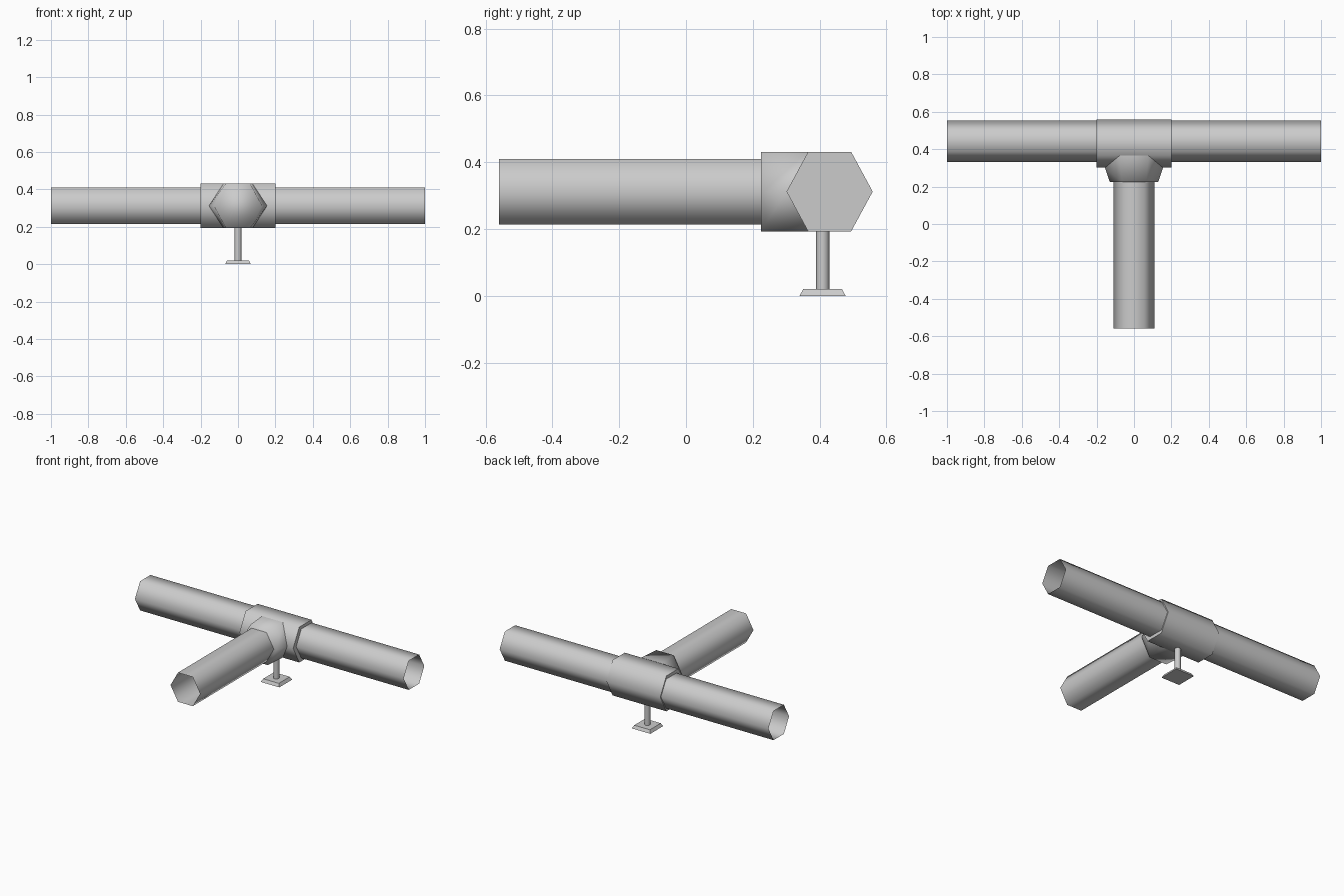
import bpy, bmesh, math
from mathutils import Vector

cube = bpy.data.objects.get("Cube")
if cube:
    bpy.data.objects.remove(cube, do_unlink=True)

grey = bpy.data.materials.new("plain_grey")
grey.use_nodes = True
grey.diffuse_color = (0.6, 0.6, 0.6, 1)
grey.node_tree.nodes["Principled BSDF"].inputs["Base Color"].default_value = (0.6, 0.6, 0.6, 1)

AXIS_Z = 0.312    # height of all pipe centrelines
RUN_Y = 0.4425    # centreline of the through pipe
TEE_Y = 0.43      # centreline of the fitting


def hexagon(half_width, half_height):
    """Hexagon with points left and right and flats at top and bottom."""
    k = half_height / math.sin(math.pi / 3)
    return [(half_width * math.cos(i * math.pi / 3), k * math.sin(i * math.pi / 3))
            for i in range(6)]


def loft(name, rings, caps=(False, False), angle=70):
    """Skin a chain of equal rings, with optional end faces."""
    bm = bmesh.new()
    loops = [[bm.verts.new(p) for p in ring] for ring in rings]
    for a, b in zip(loops, loops[1:]):
        for i in range(len(a)):
            j = (i + 1) % len(a)
            bm.faces.new((a[i], a[j], b[j], b[i]))
    for cap, ring in zip(caps, (loops[0], loops[-1])):
        if cap:
            bm.faces.new(ring)
    bmesh.ops.recalc_face_normals(bm, faces=bm.faces)
    mesh = bpy.data.meshes.new(name)
    bm.to_mesh(mesh)
    bm.free()
    # an open tube can come out inside out: test one side face
    centre = sum((Vector(p) for ring in rings for p in ring), Vector()) / sum(map(len, rings))
    if mesh.polygons[0].normal.dot(mesh.polygons[0].center - centre) < 0:
        mesh.flip_normals()
    mesh.materials.append(grey)
    obj = bpy.data.objects.new(name, mesh)
    bpy.context.collection.objects.link(obj)
    bpy.ops.object.select_all(action='DESELECT')
    obj.select_set(True)
    bpy.context.view_layer.objects.active = obj
    bpy.ops.object.shade_smooth_by_angle(angle=math.radians(angle))
    return obj


def ring_x(x, y, w, h):
    return [(x, y + u, AXIS_Z + v) for u, v in hexagon(w, h)]


def ring_y(y, w, h):
    return [(u, y, AXIS_Z + v) for u, v in hexagon(w, h)]


# Open pipes
for side, name in ((1, "left_pipe"), (-1, "right_pipe")):
    loft(name, [ring_x(side * x, RUN_Y, 0.11, 0.098) for x in (0.195, 1.0)])
loft("front_pipe", [ring_y(y, 0.11, 0.098) for y in (-0.56, 0.23)])

# Fitting: capped sleeve along the through pipe
loft("tee_sleeve", [ring_x(x, TEE_Y, 0.129, 0.119) for x in (-0.2, 0.2)], (True, True))

# Branch socket flaring out to meet the front slopes of the sleeve
socket = ring_y(0.224, 0.129, 0.119)
flare = []
for x, y, z in ring_y(0, 0.155, 0.119):
    slope_y = TEE_Y - 0.129 + 0.0645 * abs(z - AXIS_Z) / 0.119
    flare.append((x, slope_y, z))
loft("branch_socket", [socket, flare], (True, False), 180)

# Support post and square foot
post_ring = [(0.019 * math.cos(i * math.pi / 4), 0.409 + 0.02 * math.sin(i * math.pi / 4))
             for i in range(8)]
loft("support_post", [[(x, y, z) for x, y in post_ring] for z in (0.015, 0.2)])


def square(half, z):
    return [(sx * half, 0.409 + sy * half, z)
            for sx, sy in ((-1, -1), (1, -1), (1, 1), (-1, 1))]


loft("foot_plate", [square(0.069, 0), square(0.058, 0.02)], (True, True), 30)
